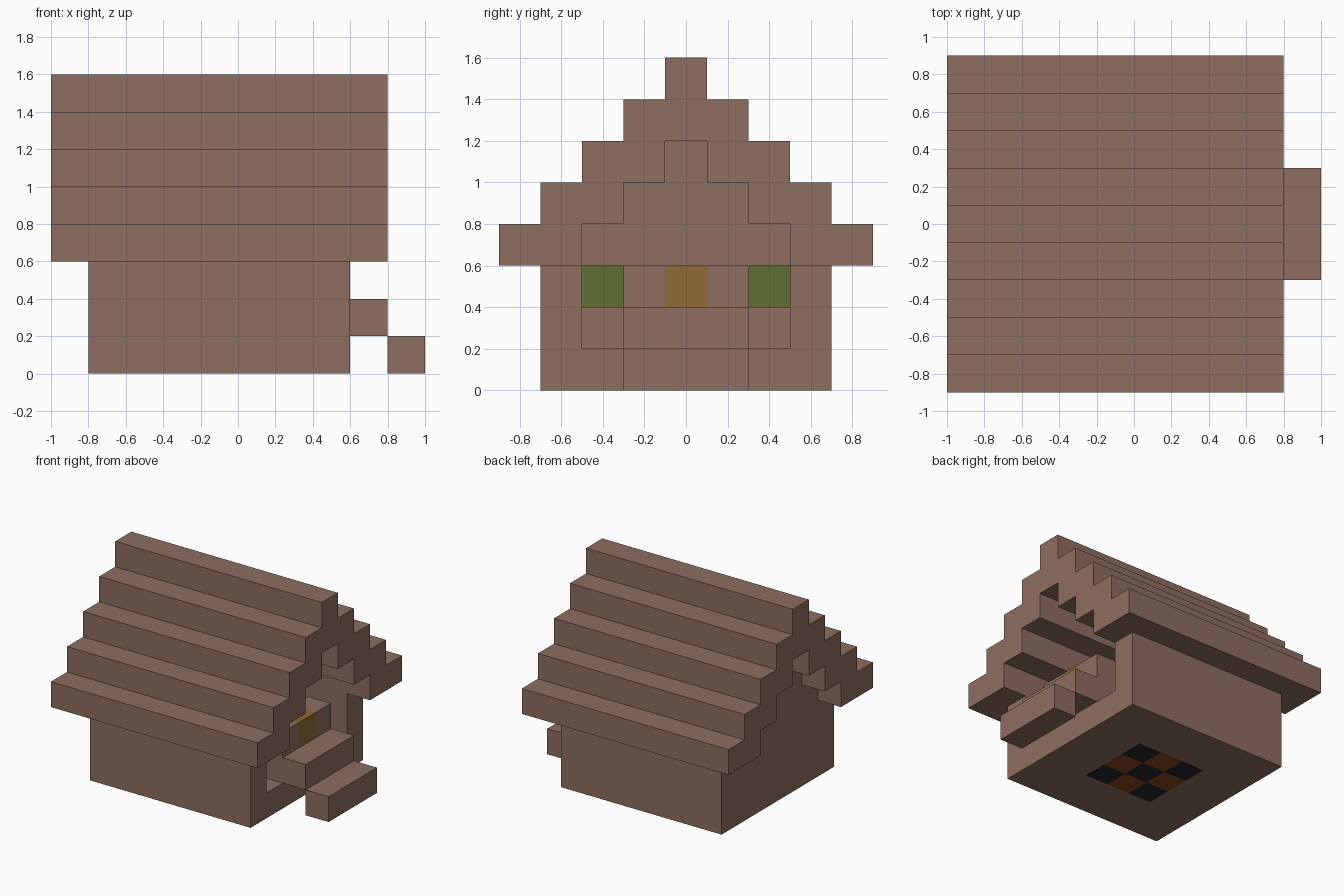
import bpy
import bmesh

U = 0.2  # block size

cube = bpy.data.objects.get("Cube")
if cube:
    bpy.data.objects.remove(cube, do_unlink=True)


def material(name, rgb):
    mat = bpy.data.materials.new(name)
    mat.use_nodes = True
    mat.diffuse_color = (*rgb, 1)
    mat.node_tree.nodes["Principled BSDF"].inputs["Base Color"].default_value = (*rgb, 1)
    return mat


WOOD = material("brown_wood", (0.27, 0.153, 0.117))
YELLOW = material("ochre_yellow", (0.27, 0.147, 0.033))
GREEN = material("leaf_green", (0.119, 0.156, 0.034))
RUST = material("rust_brown", (0.26, 0.06, 0.01))
BLACK = material("rug_black", (0.018, 0.018, 0.024))


def finish(name, bm, *mats):
    bmesh.ops.recalc_face_normals(bm, faces=bm.faces)
    mesh = bpy.data.meshes.new(name)
    bm.to_mesh(mesh)
    bm.free()
    for mat in mats:
        mesh.materials.append(mat)
    obj = bpy.data.objects.new(name, mesh)
    bpy.context.collection.objects.link(obj)
    return obj


def box_mesh(x, y, z):
    bm = bmesh.new()
    bmesh.ops.create_cube(bm, size=1)
    for v in bm.verts:
        v.co = [r[0] if c < 0 else r[1] for c, r in zip(v.co, (x, y, z))]
    return bm


def box(name, x, y, z, mat=WOOD):
    return finish(name, box_mesh(x, y, z), mat)


def prism(name, outline, x0, x1):
    """Extrude a (y, z) outline along x."""
    bm = bmesh.new()
    face = bm.faces.new([bm.verts.new((x0, y, z)) for y, z in outline])
    ext = bmesh.ops.extrude_face_region(bm, geom=[face])["geom"]
    new_verts = [g for g in ext if isinstance(g, bmesh.types.BMVert)]
    bmesh.ops.translate(bm, verts=new_verts, vec=(x1 - x0, 0, 0))
    return finish(name, bm, WOOD)


def stairs(half, z, count):
    """Stepped line climbing from the -y eave to the ridge and down again."""
    left = []
    for i in range(count):
        y = -half + U * i
        left += [(y, z + U * i), (y, z + U * (i + 1))]
    return left + [(-y, h) for y, h in reversed(left)]


# Stepped roof shell and the gable that closes its back end
eave = 3 * U
prism("roof", stairs(0.9, eave, 5) + stairs(0.5, eave, 3)[::-1], -1.0, 0.8)
gable = stairs(0.5, eave, 3)
gable[0], gable[-1] = (-0.5, U), (0.5, U)
prism("back_wall", gable, -0.8, -0.6)

# Floor slab with a checkered rug let into its middle
bm = box_mesh((-0.8, 0.6), (-0.5, 0.5), (0, U))
for axis, cuts in ((0, range(-2, 2)), (1, range(-2, 2))):
    for k in cuts:
        pos = k * U if axis == 0 else (k + 0.5) * U
        co, no = [0, 0, 0], [0, 0, 0]
        co[axis], no[axis] = pos, 1
        bmesh.ops.bisect_plane(bm, geom=bm.verts[:] + bm.edges[:] + bm.faces[:],
                               plane_co=co, plane_no=no)
bm.normal_update()
for f in bm.faces:
    c = f.calc_center_median()
    i, j = round((c.x + 0.1) / U), round(c.y / U)
    if abs(f.normal.z) > 0.5 and abs(i) <= 1 and abs(j) <= 1:
        f.material_index = 2 if (i + j) % 2 == 0 else 1
finish("floor", bm, WOOD, RUST, BLACK)

# Mirrored parts: side walls, benches with cushions, door leaf uprights
for side, s in (("left", 1), ("right", -1)):
    def span(a, b):
        return sorted((s * a, s * b))
    box(f"{side}_wall", (-0.8, 0.6), span(0.5, 0.7), (0, eave))
    box(f"{side}_bench", (-0.6, -0.2), span(0.3, 0.5), (U, 2 * U))
    box(f"{side}_cushion", (-0.6, -0.4), span(0.3, 0.5), (2 * U, eave), GREEN)
    box(f"{side}_door_top", (0.4, 0.6), span(0.1, 0.3), (2 * U, eave))

# Door and its middle block
box("door_base", (0.4, 0.6), (-0.3, 0.3), (U, 2 * U))
box("door_knob", (0.4, 0.6), (-0.1, 0.1), (2 * U, eave), YELLOW)

# Entrance steps
box("upper_step", (0.6, 0.8), (-0.3, 0.3), (U, 2 * U))
box("lower_step", (0.8, 1.0), (-0.3, 0.3), (0, U))
